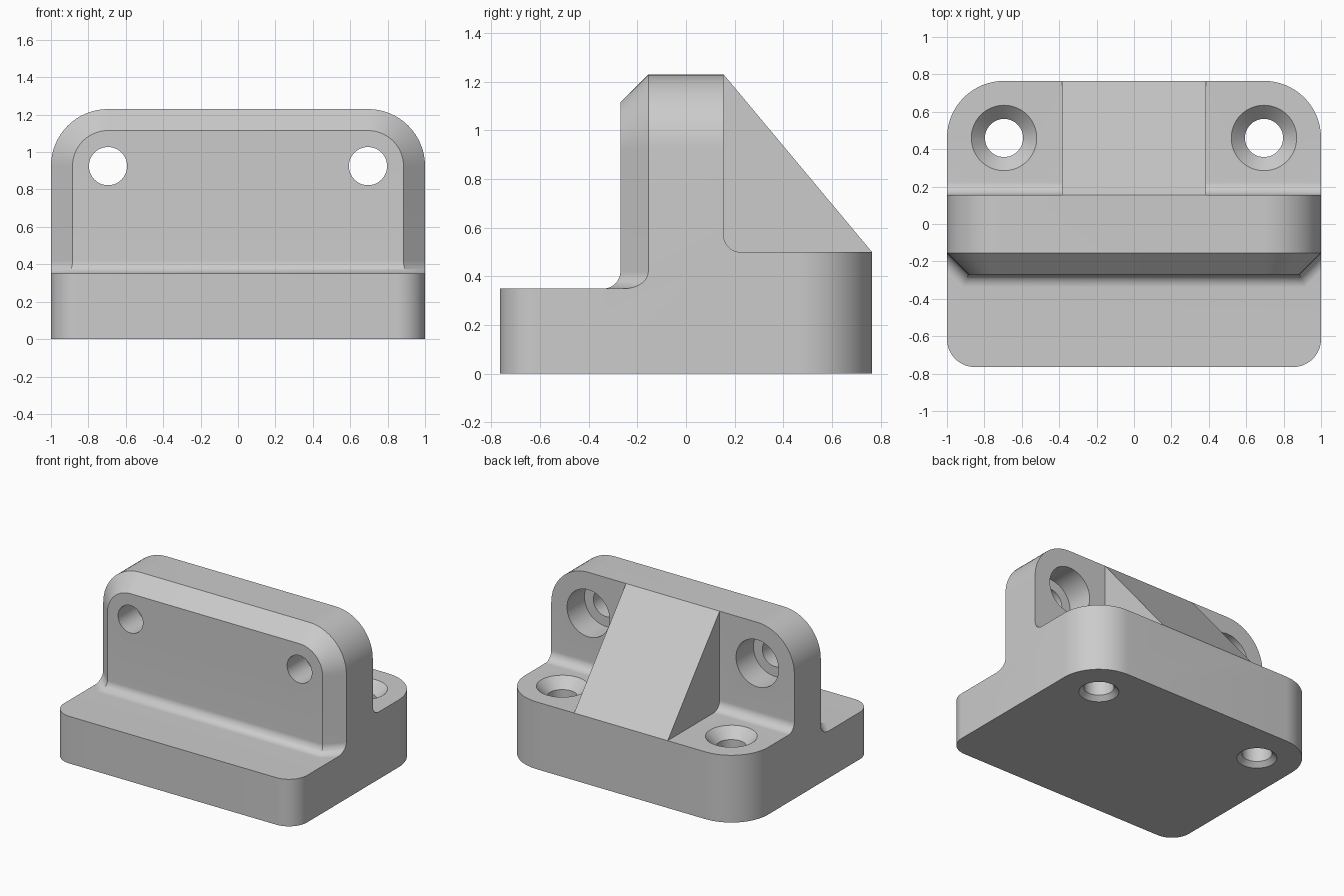
import bpy, bmesh
from math import sin, cos, pi, sqrt, radians
from mathutils import Vector

if "Cube" in bpy.data.objects:
    bpy.data.objects.remove(bpy.data.objects["Cube"])

HALF, DEPTH = 1.0, 0.765           # half width and half depth of the foot
LOW, HIGH, TOP = 0.35, 0.50, 1.23  # front ledge, rear ledge, wall top
BACK, EDGE, FACE = 0.155, -0.155, -0.27
R, COVE, SEG = 0.305, 0.07, 16
BEVEL = EDGE - FACE
HOLE_X = HALF - R


def arc(cx, cy, r, start, end):
    steps = [radians(start + (end - start) * i / SEG) for i in range(SEG + 1)]
    return [(cx + r * cos(a), cy + r * sin(a)) for a in steps]


def loft(name, rings):
    """Solid skinned through closed rings with equal point counts."""
    bm = bmesh.new()
    rows = [[bm.verts.new(p) for p in ring] for ring in rings]
    for a, b in zip(rows, rows[1:]):
        for i in range(len(a)):
            j = (i + 1) % len(a)
            bm.faces.new((a[i], a[j], b[j], b[i]))
    bm.faces.new(rows[0])
    bm.faces.new(rows[-1])
    bmesh.ops.recalc_face_normals(bm, faces=bm.faces)
    mesh = bpy.data.meshes.new(name)
    bm.to_mesh(mesh)
    bm.free()
    obj = bpy.data.objects.new(name, mesh)
    bpy.context.collection.objects.link(obj)
    return obj


def along_x(name, profile, half):
    return loft(name, [[(x, y, z) for y, z in profile] for x in (-half, half)])


def combine(target, other, operation):
    mod = target.modifiers.new(operation, "BOOLEAN")
    mod.operation, mod.object, mod.solver = operation, other, "EXACT"
    bpy.context.view_layer.objects.active = target
    bpy.ops.object.modifier_apply(modifier=mod.name)
    bpy.data.objects.remove(other)


def wall_outline(inset, y, bottom):
    """Upright outline with rounded upper corners."""
    cz, w, r = TOP - R, HALF - inset, R - inset
    pts = [(-w, bottom), (w, bottom)]
    pts += arc(HOLE_X, cz, r, 0, 90) + arc(-HOLE_X, cz, r, 90, 180)
    return [(x, y, z) for x, z in pts]


# Foot, wall core and rear cove share one side profile
profile = [(-DEPTH, 0), (DEPTH, 0), (DEPTH, HIGH)]
profile += arc(BACK + COVE, HIGH + COVE, COVE, 270, 180)
profile += [(BACK, TOP), (EDGE, TOP), (EDGE, LOW), (-DEPTH, LOW)]
body = along_x("bracket_body", profile, HALF + 0.2)

# Rounded plan and rounded wall corners
FR = 0.15
plan = arc(HOLE_X, DEPTH - R, R, 0, 90) + arc(-HOLE_X, DEPTH - R, R, 90, 180)
plan += arc(FR - HALF, FR - DEPTH, FR, 180, 270)
plan += arc(HALF - FR, FR - DEPTH, FR, 270, 360)
combine(body, loft("plan_shape", [[(x, y, z) for x, y in plan] for z in (-1, 2)]),
        "INTERSECT")
combine(body, loft("wall_shape", [wall_outline(0, y, -1) for y in (-1, 1)]),
        "INTERSECT")

# Bevelled front of the wall
combine(body, loft("front_plate", [wall_outline(0, 0, 0.2),
                                   wall_outline(0, EDGE, 0.2),
                                   wall_outline(BEVEL, FACE, 0.2)]), "UNION")


# Cove where the bevelled wall meets the front ledge
def cove_ring(d, z):
    side, front = EDGE - d * sqrt(2), FACE - d
    x = HALF - BEVEL + d * (sqrt(2) - 1)
    return [(-HALF, 0, z), (-HALF, side, z), (-x, front, z),
            (x, front, z), (HALF, side, z), (HALF, 0, z)]


turns = [pi / 2 * i / SEG for i in range(SEG + 1)]
rings = [cove_ring(COVE, LOW - 0.1)]
rings += [cove_ring(COVE * (1 - sin(a)), LOW + COVE * (1 - cos(a))) for a in turns]
combine(body, loft("front_cove", rings), "UNION")

# Sloping rear gusset
gusset = [(0, 0.3), (DEPTH, 0.3), (DEPTH, HIGH), (BACK, TOP)]
combine(body, along_x("gusset", gusset, 0.385), "UNION")


# Drilled holes, given as (radius, distance along the axis)
def drill(x, steps, place):
    circle = [(r, 2 * pi * i / 48) for i in range(48) for r in (1,)]
    rings = [[place(x + r * cos(a), r * sin(a), d) for _, a in circle]
             for r, d in steps]
    combine(body, loft("drill", rings), "DIFFERENCE")


BORE, HEAD, LIP = 0.102, 0.175, 0.135
for x in (-HOLE_X, HOLE_X):
    # wall: counterbored from the rear
    drill(x, [(BORE, -0.5), (BORE, -0.05), (HEAD, -0.05), (HEAD, 0.4)],
          lambda u, v, d: (u, d, TOP - R + v))
    # foot: countersunk above, chamfered below
    drill(x, [(LIP + 0.1, -0.1), (LIP, 0), (BORE, LIP - BORE),
              (BORE, HIGH - HEAD + BORE), (HEAD, HIGH), (HEAD, HIGH + 0.05)],
          lambda u, v, d: (u, DEPTH - R + v, d))

# Merge flat regions left over from the joins
bm = bmesh.new()
bm.from_mesh(body.data)
bmesh.ops.remove_doubles(bm, verts=bm.verts, dist=0.0002)
bmesh.ops.dissolve_limit(bm, angle_limit=radians(0.5), verts=bm.verts, edges=bm.edges)
bm.to_mesh(body.data)
bm.free()

# Single matte grey
grey = bpy.data.materials.new("grey")
grey.use_nodes = True
grey.diffuse_color = (0.6, 0.6, 0.6, 1)
grey.node_tree.nodes["Principled BSDF"].inputs["Base Color"].default_value = (0.6, 0.6, 0.6, 1)
body.data.materials.clear()
body.data.materials.append(grey)

bpy.ops.object.select_all(action="DESELECT")
body.select_set(True)
bpy.context.view_layer.objects.active = body
bpy.ops.object.shade_smooth_by_angle(angle=radians(30))
